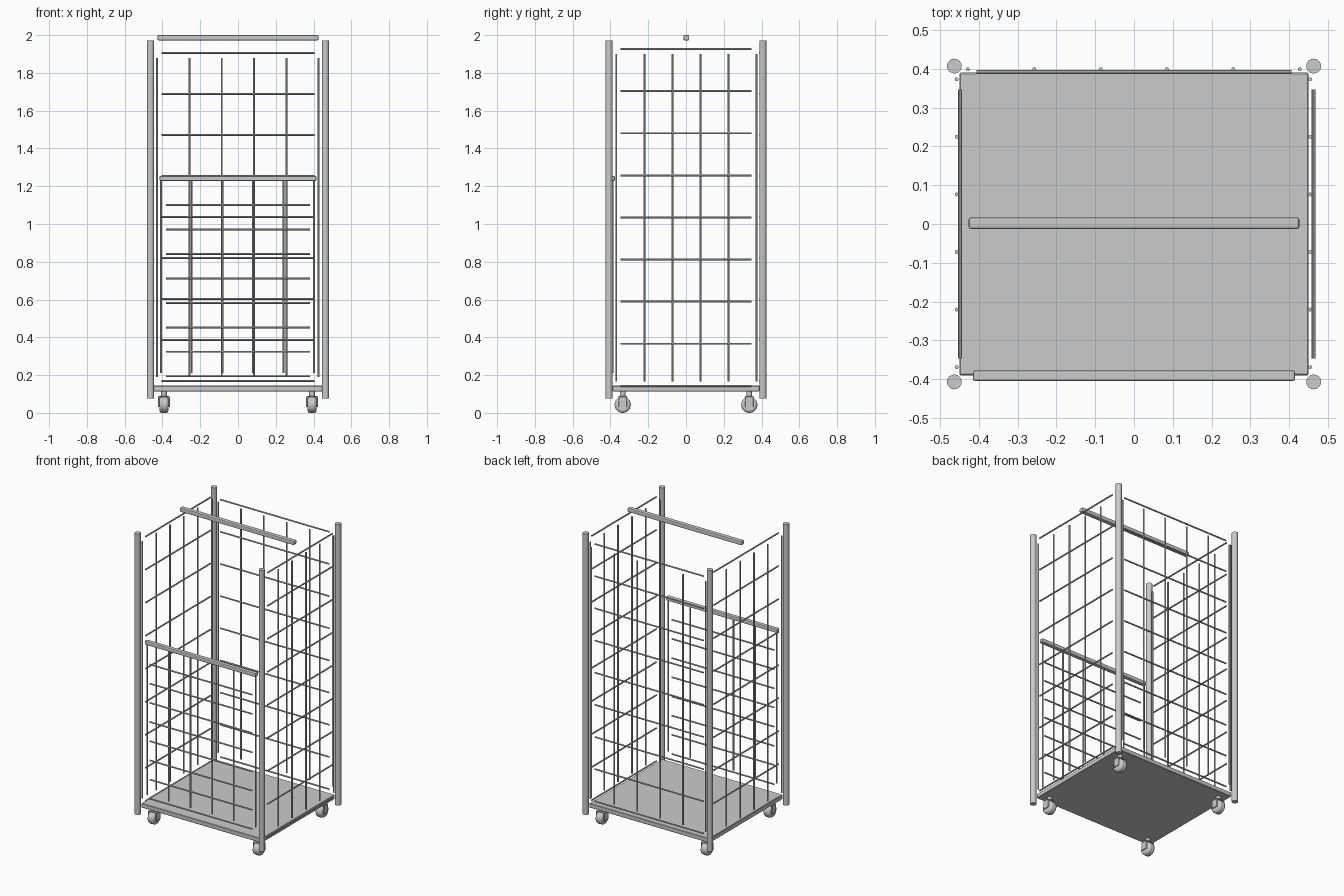
import bpy, math
from mathutils import Vector

if "Cube" in bpy.data.objects:
    bpy.data.objects.remove(bpy.data.objects["Cube"])


def rod(name, a, b, r, sides=12):
    """Round bar between two points."""
    a, b = Vector(a), Vector(b)
    d = b - a
    bpy.ops.mesh.primitive_cylinder_add(vertices=sides, radius=r, depth=d.length, location=(a + b) / 2)
    o = bpy.context.object
    o.rotation_euler = d.to_track_quat('Z', 'Y').to_euler()
    o.name = name
    bpy.ops.object.shade_smooth_by_angle(angle=math.radians(40))
    return o


def bevel(o, w, segs=2):
    m = o.modifiers.new("bevel", 'BEVEL')
    m.width, m.segments = w, segs
    return o


def box(name, loc, size, bev=0.0, segs=2):
    bpy.ops.mesh.primitive_cube_add(size=1, location=loc)
    o = bpy.context.object
    o.name = name
    o.scale = size
    bpy.ops.object.transform_apply(location=False, rotation=False, scale=True)
    if bev:
        bevel(o, bev, segs)
    return o


def spread(a, b, n):
    return [a + (b - a) * i / (n - 1) for i in range(n)]


def panel(name, point, across, v_z, half, rows, v_off, h_off, r=0.005):
    """Wire grid; point(u, offset, z) places it on its side of the cage."""
    for i, u in enumerate(across):
        rod(f"{name}_upright_wire_{i}", point(u, v_off, v_z[0]), point(u, v_off, v_z[1]), r, 8)
    for i, z in enumerate(rows):
        rod(f"{name}_cross_wire_{i}", point(-half, h_off, z), point(half, h_off, z), r, 8)


def along_x(u, off, z):
    return (u, off, z)


def along_y(u, off, z):
    return (off, u, z)


# Deck
box("deck", (0, 0, 0.129), (0.9, 0.78, 0.03), 0.003, 1)

# Corner posts
for sx in (-1, 1):
    for sy in (-1, 1):
        rod("corner_post", (sx * 0.463, sy * 0.407, 0.075), (sx * 0.463, sy * 0.407, 1.972), 0.019, 24)

# Top bar and front gate bar
box("top_bar", (0, 0.002, 1.986), (0.852, 0.03, 0.028), 0.006)
box("gate_bar", (0, -0.391, 1.241), (0.83, 0.028, 0.027), 0.006)

# Wire panels
panel("back", along_x, spread(-0.428, 0.427, 6), (0.19, 1.88), 0.406,
      spread(0.169, 1.905, 9), 0.399, 0.392)
panel("front", along_x, spread(-0.407, 0.403, 6), (0.21, 1.23), 0.382,
      spread(0.194, 1.10, 8), -0.388, -0.395)
for name, v_off, h_off in (("left", -0.457, -0.448), ("right", 0.454, 0.463)):
    panel(name, along_y, spread(-0.369, 0.373, 6), (0.166, 1.90), 0.346,
          spread(0.143, 1.926, 9), v_off, h_off)

# Casters
for sx in (-1, 1):
    for sy in (-1, 1):
        x, y = sx * 0.392, sy * 0.335
        wheel = rod("caster_wheel", (x - 0.024, y, 0.043), (x + 0.024, y, 0.043), 0.043, 24)
        bevel(wheel, 0.012)
        for s in (-1, 1):
            box("caster_fork_side", (x + s * 0.028, y, 0.058), (0.007, 0.046, 0.056), 0.002, 1)
        box("caster_fork_top", (x, y, 0.087), (0.056, 0.046, 0.006), 0.002, 1)
        rod("caster_stem", (x, y, 0.088), (x, y, 0.118), 0.015, 16)
